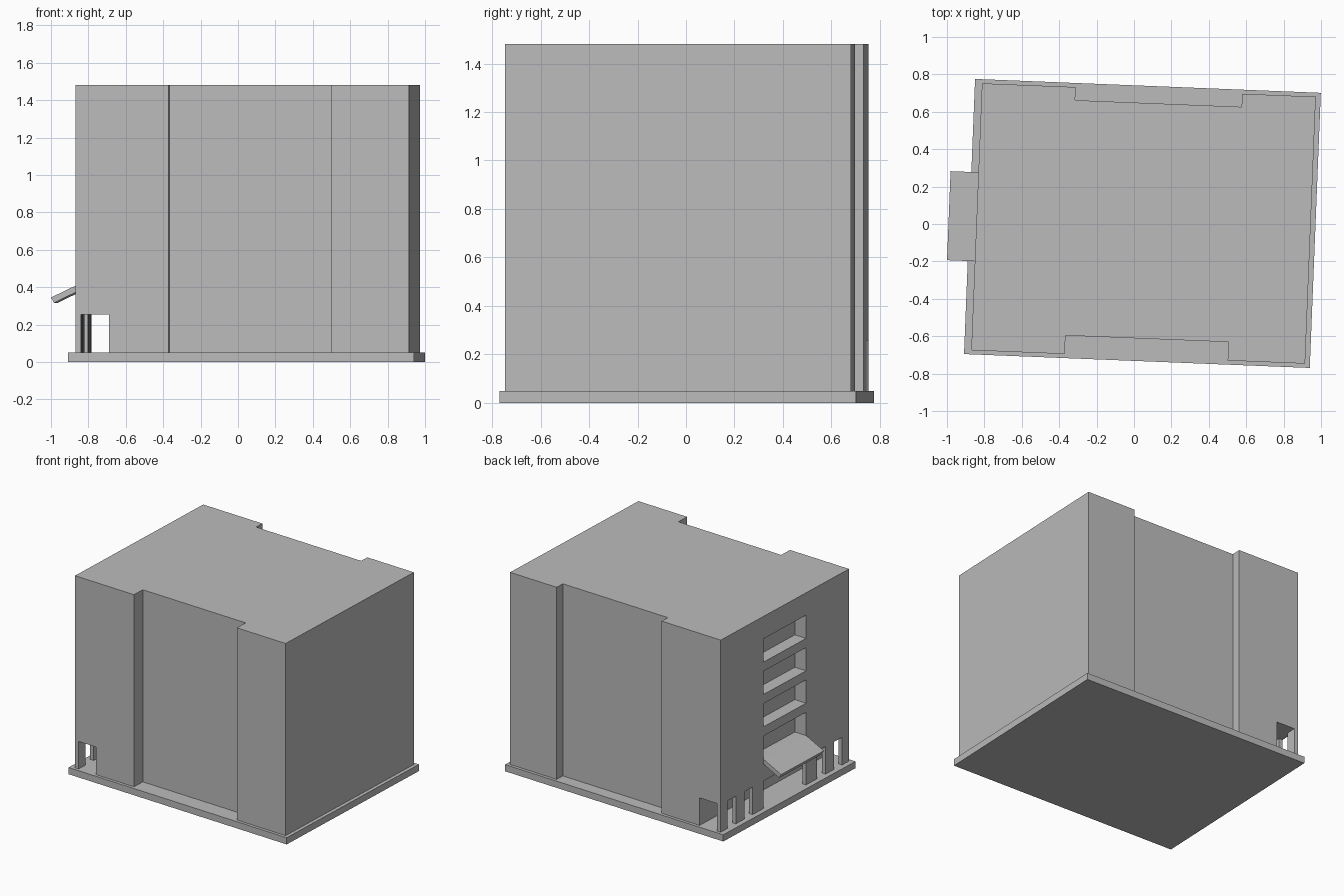
import bpy, bmesh, math
from mathutils import Matrix, Vector

default = bpy.data.objects.get("Cube")
if default:
    bpy.data.objects.remove(default, do_unlink=True)

# The whole building sits slightly turned on its plot
PLACE = Matrix.Translation((0.045, 0.003, 0)) @ Matrix.Rotation(math.radians(-2.3), 4, 'Z')

grey = bpy.data.materials.new("plain_grey")
grey.use_nodes = True
grey.diffuse_color = (0.5, 0.5, 0.5, 1)
grey.node_tree.nodes["Principled BSDF"].inputs["Base Color"].default_value = (0.5, 0.5, 0.5, 1)


def prism(name, points, extrude):
    """Extrude a flat outline along a vector into a closed solid."""
    bm = bmesh.new()
    face = bm.faces.new([bm.verts.new(p) for p in points])
    new = bmesh.ops.extrude_face_region(bm, geom=[face], use_keep_orig=True)["geom"]
    moved = [g for g in new if isinstance(g, bmesh.types.BMVert)]
    bmesh.ops.translate(bm, verts=moved, vec=Vector(extrude))
    bmesh.ops.recalc_face_normals(bm, faces=bm.faces)
    mesh = bpy.data.meshes.new(name)
    bm.to_mesh(mesh)
    bm.free()
    mesh.transform(PLACE)
    mesh.materials.append(grey)
    obj = bpy.data.objects.new(name, mesh)
    bpy.context.scene.collection.objects.link(obj)
    return obj


def box(name, x, y, z):
    outline = [(x[0], y[0], z[0]), (x[1], y[0], z[0]), (x[1], y[1], z[0]), (x[0], y[1], z[0])]
    return prism(name, outline, (0, 0, z[1] - z[0]))


BASE, TOP, HEAD = 0.05, 1.48, 0.255
WEST, EAST, DEPTH = -0.887, 0.899, 0.714

# Ground slab
box("ground_slab", (-0.925, 0.925), (-0.736, 0.736), (0, BASE))

# Main block with a shallow recess in the front and back walls
plan = [(WEST, -DEPTH), (-0.387, -DEPTH), (-0.387, -0.615), (0.485, -0.615),
        (0.485, -DEPTH), (EAST, -DEPTH), (EAST, DEPTH), (0.505, DEPTH),
        (0.505, 0.644), (-0.386, 0.644), (-0.386, DEPTH), (WEST, DEPTH)]
block = prism("building_block", [(x, y, BASE) for x, y in plan], (0, 0, TOP - BASE))

# Covered walkway running through the ground floor
cutters = [box("walkway_cutter", (-0.857, -0.707), (-0.8, 0.8), (0, HEAD))]

# Entrance and paired openings between the walkway pillars
openings = [(-0.236, 0.236)]
for a, b in ((0.36, 0.452), (0.545, 0.637)):
    openings += [(a, b), (-b, -a)]
for span in openings:
    cutters.append(box("opening_cutter", (-0.95, -0.8), span, (0, HEAD)))

# Four stacked loggias above the entrance
for floor in range(4):
    z = 0.417 + 0.241 * floor
    cutters.append(box("loggia_cutter", (-0.95, WEST + 0.095), (-0.236, 0.236), (z, z + 0.173)))

for cutter in cutters:
    cutter.hide_render = True
    mod = block.modifiers.new("cut", 'BOOLEAN')
    mod.operation, mod.solver, mod.object = 'DIFFERENCE', 'EXACT', cutter

# Bake the cuts and discard the cutters
bpy.context.view_layer.update()
graph = bpy.context.evaluated_depsgraph_get()
carved = bpy.data.meshes.new_from_object(block.evaluated_get(graph))
block.modifiers.clear()
block.data = carved
for cutter in cutters:
    bpy.data.objects.remove(cutter, do_unlink=True)

# Sloping entrance canopy
profile = [(WEST, 0.417), (-1.036, 0.345), (-1.02, 0.316), (WEST, 0.381)]
prism("entrance_canopy", [(x, -0.238, z) for x, z in profile], (0, 0.476, 0))
